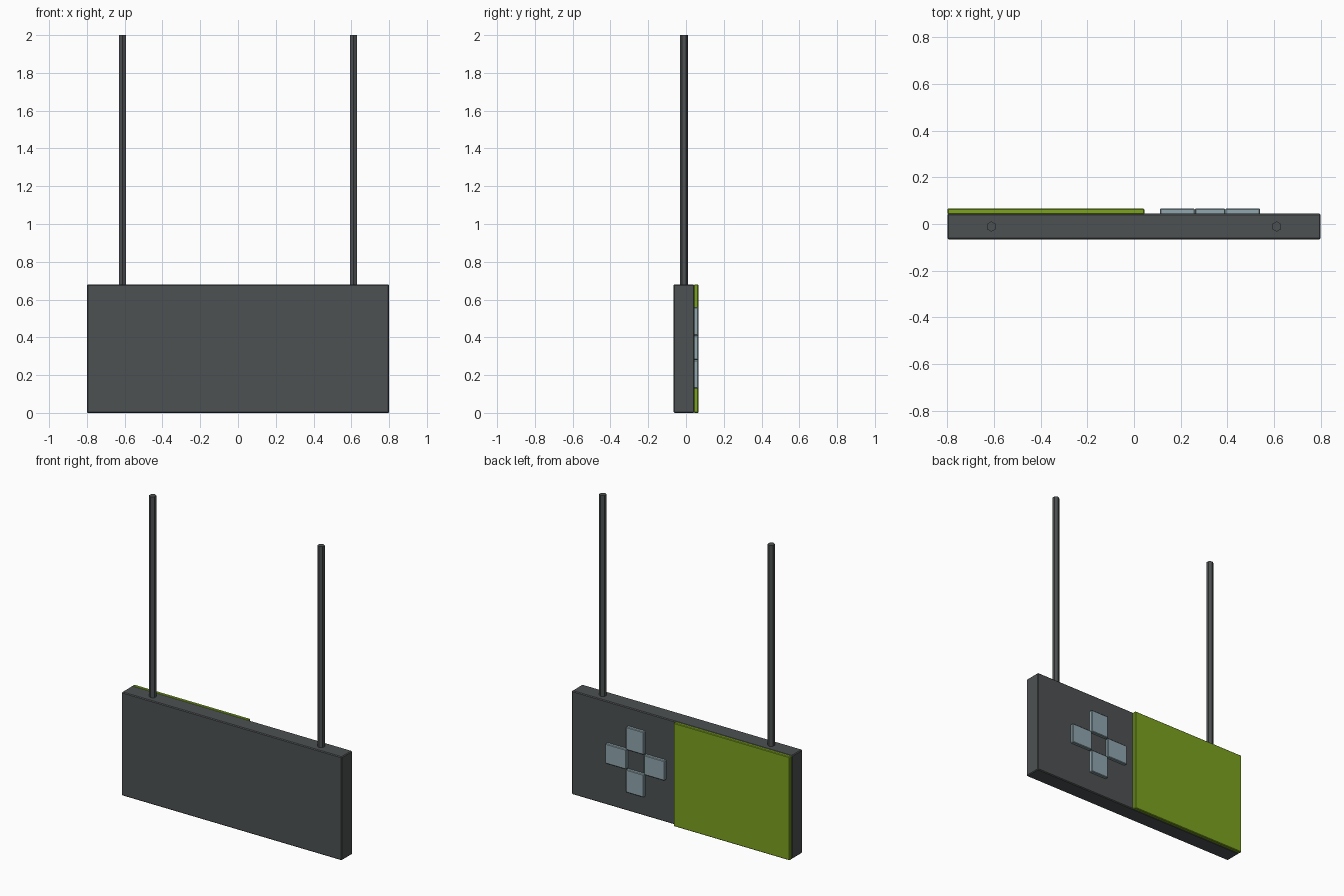
import bpy, bmesh, math
from mathutils import Matrix, Vector

if "Cube" in bpy.data.objects:
    bpy.data.objects.remove(bpy.data.objects["Cube"])


def material(name, rgb):
    m = bpy.data.materials.new(name)
    m.diffuse_color = (*rgb, 1)
    m.use_nodes = True
    m.node_tree.nodes["Principled BSDF"].inputs["Base Color"].default_value = m.diffuse_color
    return m


dark = material("charcoal metal", (0.075, 0.083, 0.085))
green = material("leaf green", (0.2, 0.36, 0.014))
pale = material("pale blue grey", (0.28, 0.385, 0.425))


def finish(name, bm, mat):
    mesh = bpy.data.meshes.new(name)
    bm.to_mesh(mesh)
    bm.free()
    mesh.materials.append(mat)
    ob = bpy.data.objects.new(name, mesh)
    bpy.context.collection.objects.link(ob)
    return ob


def box(name, lo, hi, mat, bevel):
    lo, hi = Vector(lo), Vector(hi)
    bm = bmesh.new()
    bmesh.ops.create_cube(bm, size=1, matrix=Matrix.Translation((lo + hi) / 2)
                          @ Matrix.Diagonal((*(hi - lo), 1)))
    bmesh.ops.bevel(bm, geom=bm.edges[:], offset=bevel, segments=1,
                    profile=0.5, affect='EDGES')
    return finish(name, bm, mat)


BACK, FACE, FRONT = 0.066, 0.044, -0.066   # outer plate face, board face, board front

# Main board
box("sign_board", (-0.8, FRONT, 0), (0.8, FACE, 0.68), dark, 0.005)

# Raised coloured panel on one half of the back
box("green_panel", (-0.8, FACE - 0.002, 0), (0.045, BACK, 0.68), green, 0.004)

# Four plates forming an open-centred cross
cx, cz, inner, outer = 0.326, 0.345, 0.065, 0.215
for name, dx, dz in (("right", 1, 0), ("left", -1, 0), ("upper", 0, 1), ("lower", 0, -1)):
    mid = (inner + outer) / 2
    half = (outer - inner) / 2
    x, z = cx + dx * mid, cz + dz * mid
    hx, hz = (half, inner) if dx else (inner, half)
    box(name + "_cross_plate", (x - hx, FACE - 0.002, z - hz),
        (x + hx, BACK, z + hz), pale, 0.004)

# Hexagonal hanging rods
for name, sx in (("left", -1), ("right", 1)):
    bm = bmesh.new()
    z0, z1 = 0.66, 2.0
    bmesh.ops.create_cone(bm, cap_ends=True, segments=6, radius1=0.022, radius2=0.022,
                          depth=z1 - z0,
                          matrix=Matrix.Translation((sx * 0.612, -0.011, (z0 + z1) / 2)))
    # turn so that a corner points along y
    ys = max(v.co.y for v in bm.verts) + 0.011
    if ys < 0.0215:
        bmesh.ops.rotate(bm, verts=bm.verts[:], cent=(sx * 0.612, -0.011, 0),
                         matrix=Matrix.Rotation(math.radians(30), 3, 'Z'))
    finish(name + "_hanging_rod", bm, dark)
